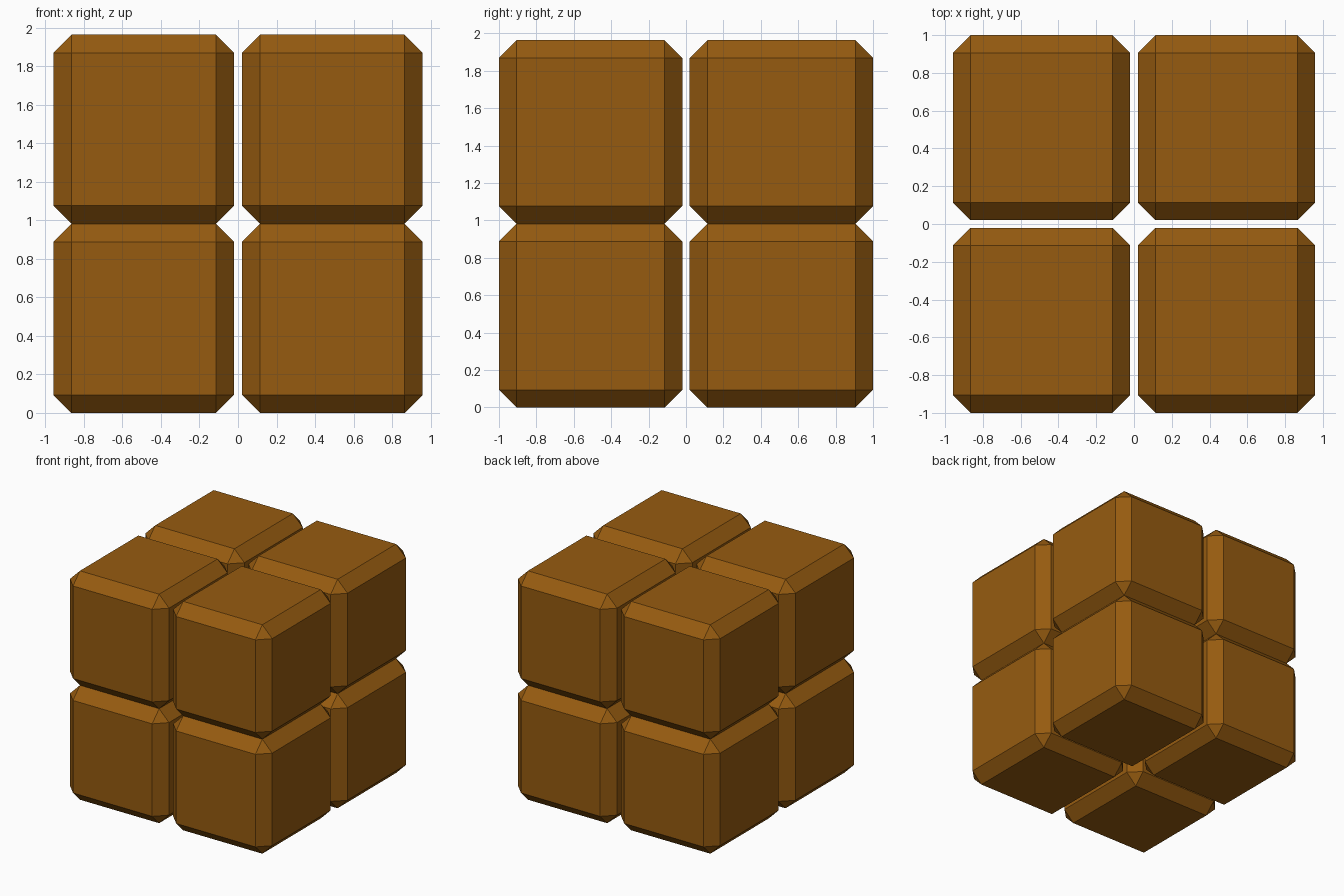
import bpy

if "Cube" in bpy.data.objects:
    bpy.data.objects.remove(bpy.data.objects["Cube"])

W, D, H = 0.939, 0.98, 0.9815   # size of one block
GAP = 0.02                      # half the gap between columns
BEVEL = 0.094

brown = bpy.data.materials.new("brown")
brown.diffuse_color = (0.305, 0.105, 0.005, 1)
brown.use_nodes = True
brown.node_tree.nodes["Principled BSDF"].inputs["Base Color"].default_value = brown.diffuse_color


def block(name, x, y, z):
    bpy.ops.mesh.primitive_cube_add(size=1, location=(x, y, z))
    ob = bpy.context.object
    ob.name = name
    ob.scale = (W, D, H)
    bpy.ops.object.transform_apply(location=False, rotation=False, scale=True)
    # flat chamfer on every edge
    mod = ob.modifiers.new("chamfer", 'BEVEL')
    mod.width = BEVEL
    mod.segments = 1
    mod.limit_method = 'NONE'
    ob.data.materials.append(brown)


# two layers of four chamfered blocks
for level, z in (("lower", H / 2), ("upper", H * 1.5)):
    for side, sx in (("left", -1), ("right", 1)):
        for depth, sy in (("front", -1), ("back", 1)):
            block(f"{level}_{depth}_{side}_block",
                  sx * (GAP + W / 2), sy * (GAP + D / 2), z)
